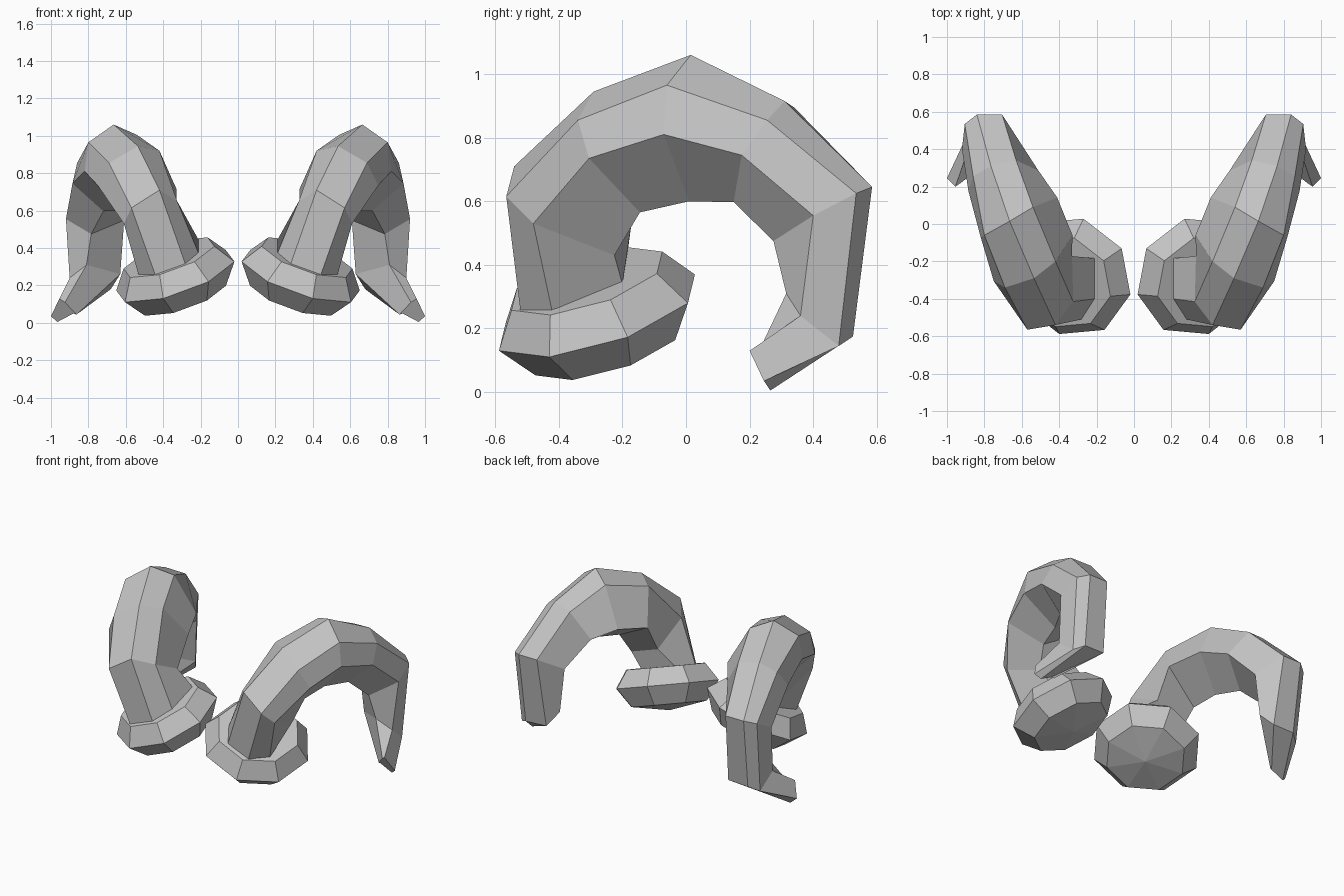
import bpy, bmesh, math
from mathutils import Vector

cube = bpy.data.objects.get("Cube")
if cube:
    bpy.data.objects.remove(cube, do_unlink=True)

grey = bpy.data.materials.new("horn_grey")
grey.use_nodes = True
GREY = (0.55, 0.55, 0.55, 1)
grey.diffuse_color = GREY
grey.node_tree.nodes["Principled BSDF"].inputs["Base Color"].default_value = GREY


def horn_ring(ridge, shoulder, side, inner, across):
    """Six-sided section: the last two points lie across from the side and inner ones."""
    return [ridge, shoulder, side, inner, inner + across * 0.82, side + across]


def socket_ring(centre, u, v, sides=8):
    """Regular polygon spanned by u and v."""
    angles = [2 * math.pi * i / sides for i in range(sides)]
    return [centre + u * math.cos(t) + v * math.sin(t) for t in angles]


def loft(name, rings, tip=None):
    """Skin the rings, close the ends (the first with a fan if tip is given), mirror across x."""
    bm = bmesh.new()
    rows = [[bm.verts.new(p) for p in ring] for ring in rings]
    count = len(rows[0])
    for r, s in zip(rows, rows[1:]):
        for i in range(count):
            j = (i + 1) % count
            bm.faces.new((r[i], r[j], s[j], s[i]))
    bm.faces.new(rows[-1])
    if tip is None:
        bm.faces.new(rows[0])
    else:
        v = bm.verts.new(tip)
        for i in range(count):
            bm.faces.new((rows[0][i], rows[0][(i + 1) % count], v))
    bmesh.ops.recalc_face_normals(bm, faces=bm.faces)
    me = bpy.data.meshes.new(name)
    bm.to_mesh(me)
    bm.free()
    me.materials.append(grey)
    ob = bpy.data.objects.new(name, me)
    bpy.context.collection.objects.link(ob)
    ob.modifiers.new("mirror", "MIRROR").use_mirror_merge = False


# Curled horns: ridge, shoulder, side and inner points, and the vector across, root to tip
HORN = [
    ((.28, -.51, .31), (.44, -.52, .25), (.53, -.42, .25), (.47, -.2, .34), (-.32, .02, .12)),
    ((.42, -.54, .71), (.57, -.565, .615), (.61, -.48, .53), (.565, -.225, .43), (-.285, .065, .12)),
    ((.535, -.29, .945), (.69, -.34, .855), (.75, -.305, .735), (.6, -.145, .565), (-.33, .105, .185)),
    ((.665, .015, 1.06), (.8, -.06, .965), (.82, -.07, .81), (.64, .01, .6), (-.28, .16, .195)),
    ((.765, .31, .915), (.86, .255, .855), (.885, .175, .745), (.72, .15, .597), (-.255, .165, .15)),
    ((.84, .585, .645), (.905, .535, .625), (.92, .4, .555), (.785, .275, .475), (-.215, .185, .09)),
    ((.83, .525, .175), (.89, .48, .145), (.9, .36, .24), (.81, .315, .31), (-.22, .16, -.06)),
    ((.965, .265, .005), (1, .245, .035), (.955, .2, .13), (.925, .22, .11), (-.075, .06, -.08)),
]
loft("curled_horns", [horn_ring(*map(Vector, row)) for row in HORN])

# Tilted socket at the root of each horn: radius and height of each ring
centre = Vector((.335, -.28, .25))
u = Vector((-.27, .15, .14)).normalized()
v = Vector((.178, .287, .03)).normalized()
n = v.cross(u).normalized()
PROFILE = [(.25, -.12), (.338, 0), (.26, .11)]
loft("horn_sockets",
     [socket_ring(centre + n * h, u * r, v * r) for r, h in PROFILE],
     tip=centre - n * .16)
